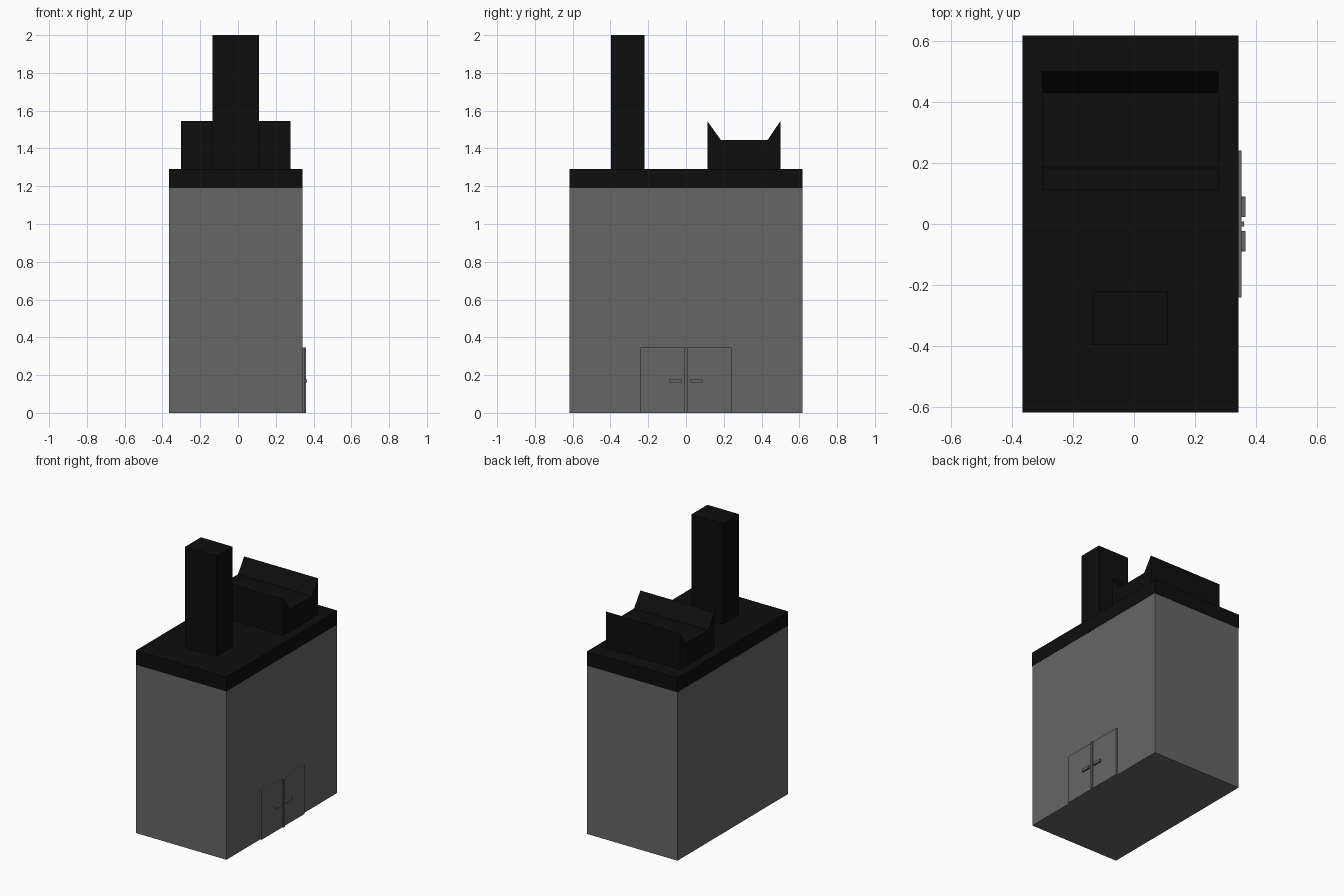
import bpy

if "Cube" in bpy.data.objects:
    bpy.data.objects.remove(bpy.data.objects["Cube"])


def material(name, v):
    m = bpy.data.materials.new(name)
    m.diffuse_color = (v, v, v, 1.0)
    m.use_nodes = True
    m.node_tree.nodes["Principled BSDF"].inputs["Base Color"].default_value = m.diffuse_color
    return m


GREY = material("wall grey", 0.133)
BLACK = material("roof black", 0.004)


def prism(name, profile, x0, x1, mat):
    """Extrude a counter-clockwise (y, z) profile from x0 to x1."""
    n = len(profile)
    verts = [(x, y, z) for x in (x0, x1) for y, z in profile]
    faces = [list(range(n))[::-1], list(range(n, 2 * n))]
    faces += [[i, (i + 1) % n, n + (i + 1) % n, n + i] for i in range(n)]
    mesh = bpy.data.meshes.new(name)
    mesh.from_pydata(verts, [], faces)
    mesh.materials.append(mat)
    ob = bpy.data.objects.new(name, mesh)
    bpy.context.collection.objects.link(ob)
    return ob


def box(name, x, y, z, mat):
    return prism(name, [(y[0], z[0]), (y[1], z[0]), (y[1], z[1]), (y[0], z[1])],
                 x[0], x[1], mat)


# Building block and flat roof slab
box("walls", (-0.365, 0.341), (-0.616, 0.616), (0, 1.19), GREY)
box("roof", (-0.366, 0.342), (-0.618, 0.618), (1.19, 1.29), BLACK)

# Tall chimney
box("chimney", (-0.135, 0.111), (-0.397, -0.221), (1.29, 2.0), BLACK)

# Roof unit with raised, sloping front and back lips
prism("roof_unit", [(0.113, 1.29), (0.5, 1.29), (0.5, 1.545), (0.432, 1.445),
                    (0.184, 1.445), (0.113, 1.545)], -0.302, 0.277, BLACK)

# Double door on the right wall: leaves, handles, centre strip
for side, s in (("left", -1), ("right", 1)):
    box(side + "_door", (0.341, 0.352), sorted((s * 0.008, s * 0.241)), (0, 0.345), GREY)
    box(side + "_door_handle", (0.352, 0.365), sorted((s * 0.023, s * 0.09)), (0.16, 0.178), GREY)
box("door_centre_strip", (0.341, 0.361), (-0.008, 0.008), (0, 0.345), GREY)
